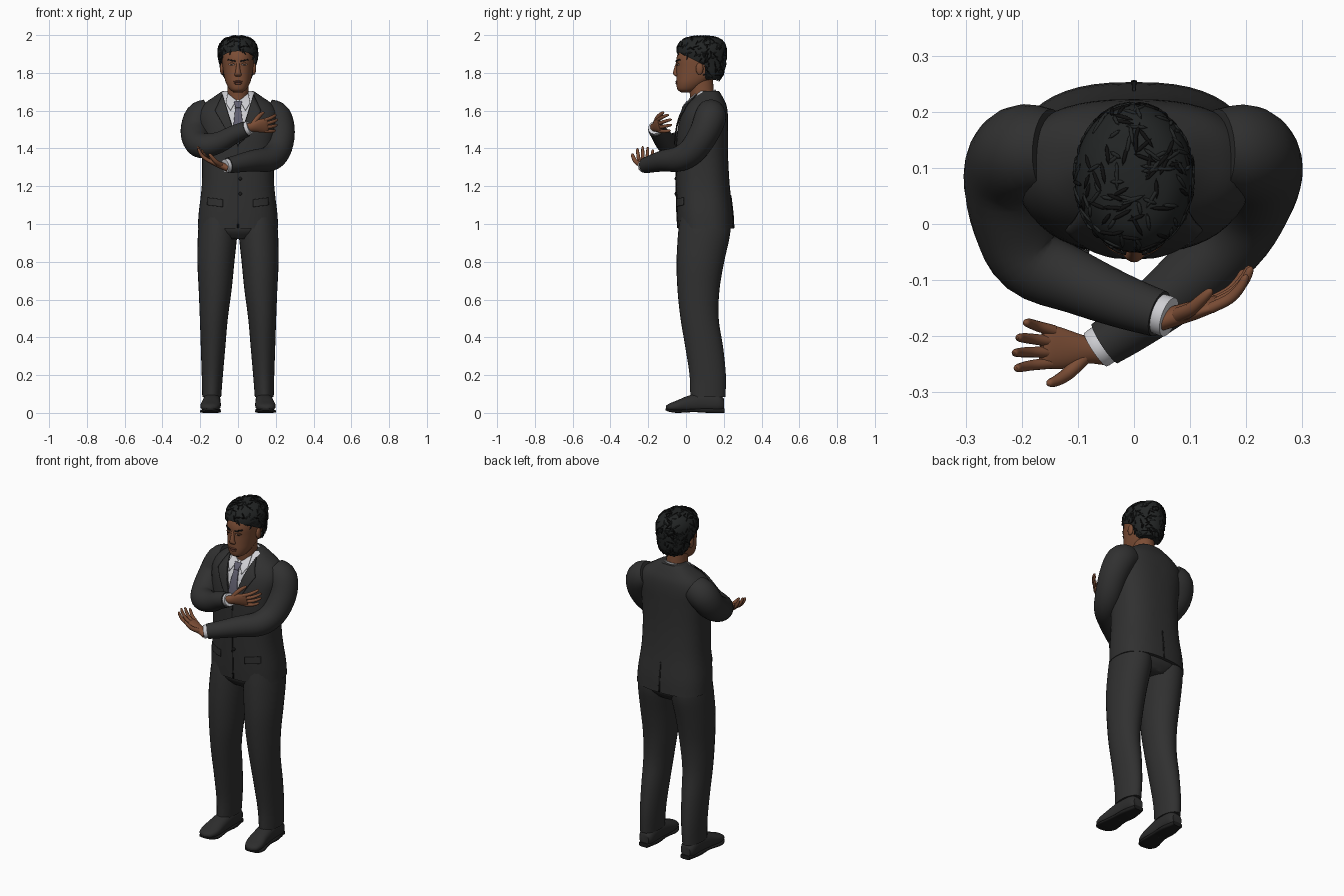
import bpy, bmesh, random
from math import cos, sin, pi
from mathutils import Vector, Matrix
from mathutils.bvhtree import BVHTree

if "Cube" in bpy.data.objects:
    bpy.data.objects.remove(bpy.data.objects["Cube"])
random.seed(4)


def material(name, r, g, b):
    m = bpy.data.materials.new(name)
    m.use_nodes = True
    m.diffuse_color = (r, g, b, 1)
    m.node_tree.nodes["Principled BSDF"].inputs["Base Color"].default_value = (r, g, b, 1)
    return m


suit = material("charcoal suit", .03, .03, .03)
shirt = material("white shirt", .62, .62, .65)
tie = material("grey violet tie", .12, .115, .16)
skin = material("brown skin", .2, .075, .036)
lips = material("dark lips", .13, .045, .028)
hair = material("black hair", .016, .018, .018)
strand = material("hair strands", .005, .005, .005)
shoe = material("shoe leather", .026, .026, .026)
seam = material("dark seam", .012, .012, .012)


def finish(name, bm, *mats, angle=50):
    bmesh.ops.recalc_face_normals(bm, faces=bm.faces)
    mesh = bpy.data.meshes.new(name)
    bm.to_mesh(mesh)
    bm.free()
    ob = bpy.data.objects.new(name, mesh)
    bpy.context.collection.objects.link(ob)
    for m in mats:
        mesh.materials.append(m)
    bpy.ops.object.select_all(action='DESELECT')
    ob.select_set(True)
    bpy.context.view_layer.objects.active = ob
    bpy.ops.object.shade_smooth_by_angle(angle=angle * pi / 180)
    return ob


def smooth_path(stations, steps):
    # Catmull-Rom through centre and radii
    p = [Vector(s) for s in stations]
    p = [p[0] * 2 - p[1]] + p + [p[-1] * 2 - p[-2]]
    out = []
    for a, b, c, d in zip(p, p[1:], p[2:], p[3:]):
        for i in range(steps):
            t = i / steps
            out.append((b * 2 + (c - a) * t + (a * 2 - b * 5 + c * 4 - d) * t * t
                        + (b * 3 - a - c * 3 + d) * t ** 3) / 2)
    return out + [p[-2]]


def loft_mesh(stations, ref=(1, 0, 0), axis=None, n=28, steps=4, power=2):
    path = smooth_path(stations, steps)
    bm = bmesh.new()
    rings = []
    for i, p in enumerate(path):
        c = Vector(p[:3])
        lo, hi = path[max(i - 1, 0)], path[min(i + 1, len(path) - 1)]
        t = Vector(axis or (hi - lo)[:3]).normalized()
        a = Vector(ref)
        a = (a - t * a.dot(t)).normalized()
        b = t.cross(a)
        ring = []
        for k in range(n):
            u, v = cos(2 * pi * k / n), sin(2 * pi * k / n)
            u, v = [(1 if w > 0 else -1) * abs(w) ** (2 / power) for w in (u, v)]
            ring.append(bm.verts.new(c + a * u * max(p[3], .001) + b * v * max(p[4], .001)))
        rings.append(ring)
    for r, q in zip(rings, rings[1:]):
        for k in range(n):
            bm.faces.new((r[k], r[(k + 1) % n], q[(k + 1) % n], q[k]))
    bm.faces.new(rings[0][::-1])
    bm.faces.new(rings[-1])
    return bm


def loft(name, stations, mat, **kw):
    return finish(name, loft_mesh(stations, **kw), mat)


def blob(name, loc, size, mat):
    bm = bmesh.new()
    bmesh.ops.create_uvsphere(bm, u_segments=14, v_segments=10, radius=1,
                              matrix=Matrix.Translation(loc) @ Matrix.Diagonal((*size, 1)))
    return finish(name, bm, mat)


def patch(name, corners, targets, mat, lift=.004, side=-1, n=10):
    # thin plate draped on the targets from the front or back
    trees = [BVHTree.FromPolygons([v.co for v in o.data.vertices],
                                  [p.vertices[:] for p in o.data.polygons]) for o in targets]
    a, b, c, d = [Vector(q) for q in corners]
    bm = bmesh.new()
    grid = []
    y = .05
    for i in range(n + 1):
        for j in range(n + 1):
            q = a.lerp(b, i / n).lerp(d.lerp(c, i / n), j / n)
            hits = [t.ray_cast(Vector((q.x, side, q.y)), Vector((0, -side, 0)))[0] for t in trees]
            hits = [h.y * side for h in hits if h]
            y = side * max(hits) if hits else y
            grid.append(bm.verts.new((q.x, y + side * lift, q.y)))
    m = n + 1
    for i in range(n):
        for j in range(n):
            bm.faces.new((grid[i * m + j], grid[i * m + j + 1], grid[i * m + m + j + 1], grid[i * m + m + j]))
    ob = finish(name, bm, mat)
    mod = ob.modifiers.new("thickness", 'SOLIDIFY')
    mod.thickness, mod.offset = .005, 0
    return ob


# Jacket body, with the shirt front cut into it
bm = loft_mesh([(0, .105, .975, .213, .148), (0, .1, 1.06, .208, .148), (0, .09, 1.2, .192, .142),
                (0, .085, 1.35, .19, .138), (0, .087, 1.48, .2, .135), (0, .097, 1.57, .21, .125),
                (0, .108, 1.63, .185, .106), (0, .118, 1.675, .125, .075), (0, .122, 1.705, .08, .052)],
               axis=(0, 0, 1), n=48, power=2.5)
for s in (-1, 1):
    bmesh.ops.bisect_plane(bm, geom=bm.verts[:] + bm.edges[:] + bm.faces[:],
                           plane_co=(0, 0, 1.43), plane_no=(s, 0, -.32))
for f in bm.faces:
    c = f.calc_center_median()
    f.material_index = int(c.y < .09 and abs(c.x) < .32 * (c.z - 1.43) and abs(f.normal.z) < .95)
jacket = finish("jacket_body", bm, suit, shirt)

# Neck and shirt collar
loft("neck", [(0, .095, 1.6, .06, .066), (0, .085, 1.68, .056, .064), (0, .075, 1.79, .058, .066)],
     skin, axis=(0, 0, 1))
collar = loft("shirt_collar", [(0, .09, 1.63, .076, .08), (0, .09, 1.665, .071, .075), (0, .092, 1.69, .064, .069)],
              shirt, axis=(0, -.35, 1))
front = [jacket, collar]
patch("tie_blade", [(-.014, 1.62), (.014, 1.62), (.036, 1.46), (-.03, 1.46)], front, tie, .006)
patch("tie_knot", [(-.022, 1.65), (.022, 1.65), (.013, 1.615), (-.013, 1.615)], front, tie, .012)
for s, side in ((1, "left"), (-1, "right")):
    patch(side + "_collar_wing", [(s * .008, 1.655), (s * .055, 1.69), (s * .064, 1.64), (s * .04, 1.6)],
          front, shirt, .009)
    patch(side + "_lapel", [(s * .003, 1.42), (s * .082, 1.685), (s * .122, 1.6), (s * .035, 1.45)],
          [jacket], suit, .009)
    patch(side + "_pocket_flap", [(s * .08, 1.13), (s * .16, 1.14), (s * .162, 1.1), (s * .08, 1.09)],
          [jacket], suit, .006)
patch("front_opening", [(-.002, 1.42), (.002, 1.42), (.004, .98), (-.004, .98)], [jacket], seam, .001)
patch("back_vent", [(-.003, 1.15), (.003, 1.15), (.005, .98), (-.005, .98)], [jacket], seam, .001, side=1)
for i in range(3):
    blob("jacket_button", (.012, -.055, 1.32 - .08 * i), (.009, .005, .009), seam)

# Trousers and shoes
loft("trouser_seat", [(0, .1, .92, .1, .1), (0, .1, .97, .19, .135), (0, .1, 1.05, .19, .13)],
     suit, axis=(0, 0, 1), power=2.4)
leg = [(.103, .1, 1.05, .098, .13), (.108, .096, .95, .104, .138), (.117, .076, .8, .098, .126),
       (.121, .066, .65, .087, .111), (.128, .072, .5, .074, .101), (.132, .096, .35, .065, .1),
       (.136, .115, .2, .056, .096), (.139, .116, .085, .05, .093)]
upper = [(.137, .2, .045, .03, .03), (.137, .17, .053, .044, .048), (.138, .09, .057, .046, .053),
         (.141, .01, .047, .05, .043), (.146, -.05, .036, .053, .029), (.15, -.09, .03, .04, .019),
         (.15, -.106, .028, .015, .009)]
sole = [(.137, .205, .012, .03, .012), (.138, .12, .012, .046, .012), (.141, .04, .013, .045, .009),
        (.146, -.045, .008, .056, .008), (.15, -.09, .013, .042, .007), (.15, -.108, .018, .016, .005)]
for s, side in ((1, "left"), (-1, "right")):
    flip = lambda rows: [(s * r[0], *r[1:]) for r in rows]
    loft(side + "_trouser_leg", flip(leg), suit, axis=(0, 0, 1))
    loft(side + "_shoe", flip(upper), shoe, axis=(0, -1, 0), power=2.3)
    loft(side + "_sole", flip(sole), seam, axis=(0, -1, 0), power=4)


# Arms, cuffs and hands
def hand(side, wrist, d, s, n):
    d = Vector(d).normalized()
    s = Vector(s)
    s = (s - d * s.dot(d)).normalized()
    n = Vector(n)
    n = (n - d * n.dot(d) - s * n.dot(s)).normalized()

    def at(u, v, w, ra, rb):
        return (*(Vector(wrist) + d * u + s * v + n * w), ra, rb)

    loft(side + "_palm", [at(-.03, 0, 0, .024, .018), at(0, 0, 0, .024, .018), at(.04, .002, 0, .034, .016),
                          at(.078, 0, 0, .039, .012), at(.092, 0, 0, .034, .008)], skin, ref=s)
    lengths = {"index": .072, "middle": .082, "ring": .076, "little": .06}
    for i, (finger, f) in enumerate(lengths.items()):
        v = .029 - .0195 * i
        loft(side + "_" + finger + "_finger",
             [at(.072, v, 0, .01, .01), at(.085 + .35 * f, v * 1.2, .1 * f, .0095, .0095),
              at(.085 + .7 * f, v * 1.35, .3 * f, .0085, .0085), at(.085 + .9 * f, v * 1.4, .5 * f, .0065, .0065),
              at(.085 + .96 * f, v * 1.4, .57 * f, .002, .002)], skin, ref=s, n=12)
    loft(side + "_thumb", [at(.012, .016, .003, .014, .013), at(.04, .043, .012, .012, .012),
                           at(.066, .057, .026, .01, .01), at(.084, .062, .036, .007, .007),
                           at(.089, .063, .039, .002, .002)], skin, ref=n, n=12)


def arm(side, rows, ref):
    rows = [(*r, r[3]) for r in rows]
    loft(side + "_sleeve", rows, suit, ref=ref)
    end, step = Vector(rows[-1][:3]), Vector(rows[-1][:3]) - Vector(rows[-2][:3])
    step.normalize()
    loft(side + "_shirt_cuff", [(*(end + step * k), r, r) for k, r in ((-.02, .034), (.008, .037), (.02, .036))],
         shirt, ref=ref)


arm("left", [(.15, .13, 1.59, .075), (.2, .128, 1.562, .084), (.222, .095, 1.48, .079), (.207, .035, 1.39, .073),
             (.165, -.035, 1.345, .067), (.08, -.115, 1.335, .057), (0, -.178, 1.32, .047), (-.052, -.213, 1.31, .042)],
    (-.54, .72, -.32))
arm("right", [(-.15, .13, 1.59, .075), (-.2, .128, 1.562, .084), (-.226, .085, 1.49, .078), (-.215, .0, 1.435, .072),
              (-.182, -.066, 1.415, .066), (-.1, -.105, 1.432, .056), (-.02, -.138, 1.475, .048),
              (.045, -.16, 1.503, .042)], (.54, .72, -.32))
hand("left", (-.08, -.225, 1.306), (-.95, .08, .4), (0, -1, -.1), (.4, 0, .9))
hand("right", (.07, -.165, 1.512), (.95, .3, .12), (-.1, -.25, 1), (0, 1, 0))

# Head and face
head = loft("head", [(0, 0, 1.697, .022, .026), (0, .008, 1.712, .044, .053), (0, .03, 1.745, .063, .081),
                     (0, .056, 1.785, .074, .107), (0, .068, 1.83, .081, .118), (0, .077, 1.88, .086, .127),
                     (0, .085, 1.925, .08, .118), (0, .085, 1.96, .05, .08), (0, .085, 1.975, .01, .02)],
            skin, axis=(0, 0, 1), n=40, power=2.2)
loft("nose", [(0, -.04, 1.865, .008, .008), (0, -.048, 1.84, .009, .01), (0, -.054, 1.805, .014, .014),
              (0, -.052, 1.79, .019, .013), (0, -.046, 1.78, .012, .006)], skin, axis=(0, 0, 1), n=16)
blob("upper_lip", (0, -.047, 1.754), (.025, .009, .006), lips)
blob("lower_lip", (0, -.046, 1.744), (.021, .01, .007), lips)
for s, side in ((1, "left"), (-1, "right")):
    patch(side + "_eyebrow", [(s * .014, 1.866), (s * .052, 1.873), (s * .054, 1.867), (s * .014, 1.858)],
          [head], strand, .003, n=5)
    patch(side + "_eye", [(s * .019, 1.843), (s * .034, 1.849), (s * .047, 1.843), (s * .034, 1.838)],
          [head], shirt, .001, n=5)
    patch(side + "_iris", [(s * .028, 1.849), (s * .038, 1.849), (s * .038, 1.838), (s * .028, 1.838)],
          [head], strand, .002, n=3)
    patch(side + "_eyelid", [(s * .017, 1.845), (s * .034, 1.857), (s * .05, 1.844), (s * .034, 1.846)],
          [head], skin, .005, n=5)
    blob(side + "_ear", (s * .085, .072, 1.822), (.011, .02, .032), skin)

# Hair cap cut along the hairline, with loose locks
bm = loft_mesh([(0, .13, 1.765, .062, .05), (0, .112, 1.8, .085, .089), (0, .092, 1.85, .097, .119),
                (0, .083, 1.9, .106, .132), (0, .083, 1.945, .1, .126), (0, .085, 1.98, .072, .095),
                (0, .085, 1.996, .025, .035)], axis=(0, 0, 1), n=40)
for co, no in (((0, -.05, 1.915), (0, .5, 1)), ((0, .1, 1.8), (0, 1, 0))):
    bmesh.ops.bisect_plane(bm, geom=bm.verts[:] + bm.edges[:] + bm.faces[:], plane_co=co, plane_no=no)
low = [f for f in bm.faces if (c := f.calc_center_median()).y < .1 and c.z < 1.915 - .5 * (c.y + .05)]
bmesh.ops.delete(bm, geom=low, context='FACES')
cap = finish("hair_cap", bm, hair)
bm = bmesh.new()
for poly in random.sample(cap.data.polygons[:], 260):
    turn = poly.normal.to_track_quat('Z', 'Y').to_matrix().to_4x4() @ Matrix.Rotation(random.uniform(0, pi), 4, 'Z')
    size = Matrix.Diagonal((.004, random.uniform(.012, .024), .004, 1))
    made = bmesh.ops.create_uvsphere(bm, u_segments=6, v_segments=4, radius=1,
                                     matrix=Matrix.Translation(poly.center) @ turn @ size)
    shade = random.randint(0, 1)
    for f in {f for v in made["verts"] for f in v.link_faces}:
        f.material_index = shade
finish("hair_locks", bm, hair, strand)
